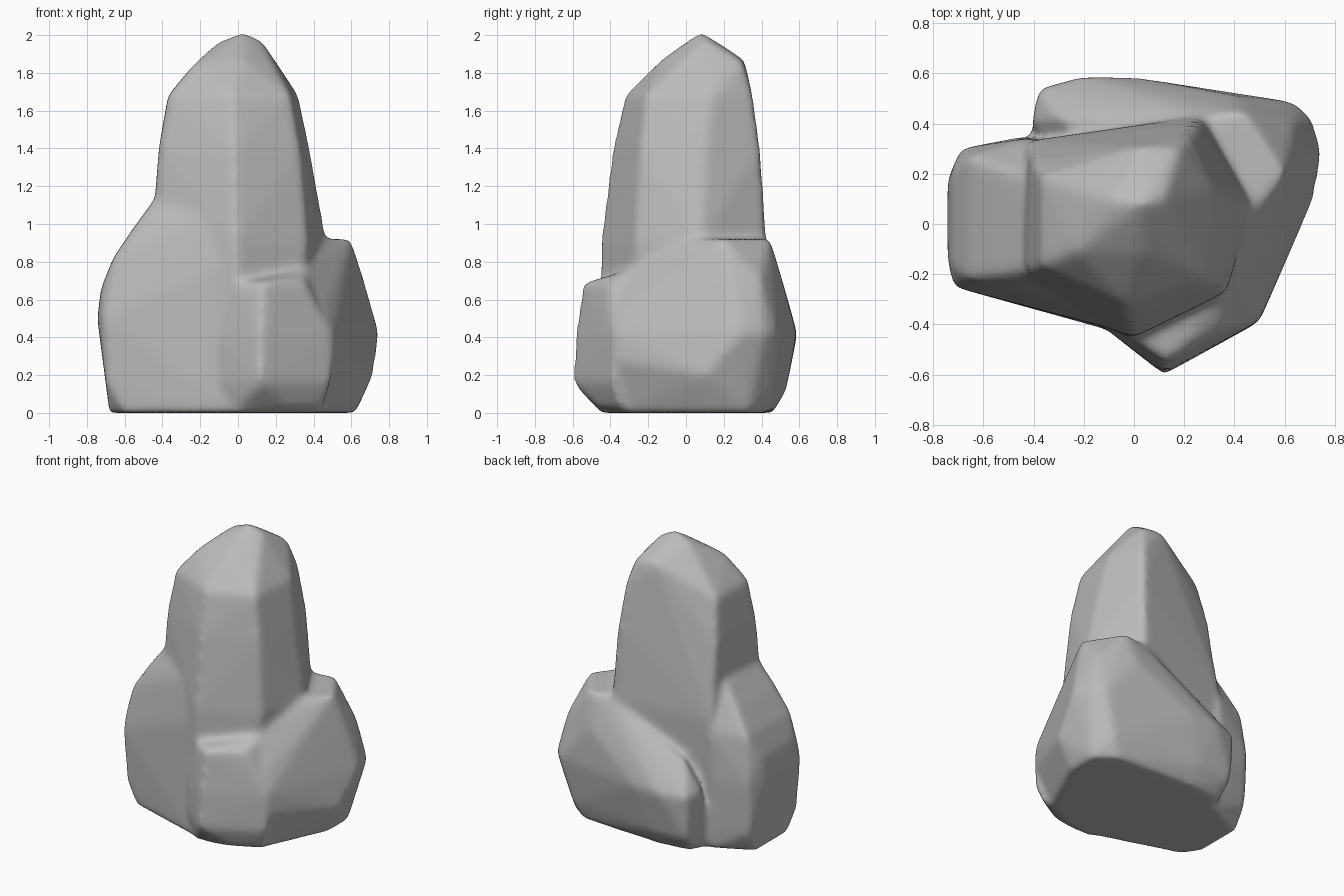
import bpy, bmesh

if "Cube" in bpy.data.objects:
    bpy.data.objects.remove(bpy.data.objects["Cube"], do_unlink=True)

stone = bpy.data.materials.new("stone grey")
stone.use_nodes = True
grey = (0.5, 0.5, 0.5, 1)
stone.diffuse_color = grey
stone.node_tree.nodes["Principled BSDF"].inputs["Base Color"].default_value = grey


def add_boulder(bm, corners):
    """Add one faceted convex boulder spanned by its corner points."""
    part = bmesh.new()
    for corner in corners:
        part.verts.new(corner)
    hull = bmesh.ops.convex_hull(part, input=part.verts)
    spare = [g for g in hull["geom_interior"] if isinstance(g, bmesh.types.BMVert)]
    bmesh.ops.delete(part, geom=spare, context="VERTS")
    bmesh.ops.recalc_face_normals(part, faces=part.faces)
    mesh = bpy.data.meshes.new("boulder")
    part.to_mesh(mesh)
    part.free()
    bm.from_mesh(mesh)
    bpy.data.meshes.remove(mesh)


def ring(z, outline):
    return [(x, y, z) for x, y in outline]


# Tall pillar with a slanted, rounded crown
pillar = (
    ring(0, [(-.45, -.25), (0, -.46), (.3, -.25), (.4, .1), (.25, .4), (-.4, .3)])
    + ring(.9, [(-.46, -.2), (-.01, -.455), (.37, -.27), (.47, .08), (.27, .43), (-.43, .33)])
    + ring(1.4, [(-.42, -.19), (-.02, -.39), (.33, -.24), (.38, .1), (.25, .395), (-.41, .25)])
    + ring(1.68, [(-.37, -.17), (-.03, -.325), (.28, -.21), (.32, .14), (.22, .355), (-.37, .19)])
    + [(.03, .08, 2.02), (.12, .1, 1.98), (-.1, .1, 1.97), (-.23, -.11, 1.85),
       (.03, .31, 1.87), (.18, .3, 1.86), (.02, -.12, 1.88)])

# Shoulder bulging to the -x side
shoulder = (
    ring(0, [(-.68, -.14), (-.68, .2), (-.42, .33), (-.6, -.26), (0, -.45), (0, .2)])
    + ring(.16, [(-.7, -.24), (-.69, .28), (-.43, .34)])
    + ring(.5, [(-.745, -.13), (-.745, .17), (-.72, -.25), (-.69, .3), (-.43, .35)])
    + ring(.66, [(-.725, -.17), (-.725, .2)])
    + ring(.82, [(-.66, -.22), (-.66, .27), (-.42, .34), (0, -.44)])
    + ring(.97, [(-.56, -.21), (-.56, .23)])
    + ring(1.12, [(-.45, -.19), (-.45, .2), (0, -.4), (0, .1)]))

# Wide boulder wrapping the back and the +x side
back_boulder = (
    ring(0, [(.62, .33), (.62, .12), (.43, -.3), (-.33, .43), (-.1, .46), (.48, .43), (-.4, .3)])
    + ring(.12, [(-.37, .52), (-.1, .53), (.55, .46)])
    + [(.715, .1, .2), (.5, -.39, .28)]
    + ring(.42, [(.75, .28), (.71, .42), (.64, .485), (.5, -.38),
                 (0, .585), (-.2, .59), (-.38, .54), (-.41, .4)])
    + ring(.7, [(.67, .24), (.64, .4), (.4, .51)])
    + [(-.3, .42, .6), (.46, -.34, .56), (.36, -.27, .78)]
    + ring(.92, [(.47, .04), (.44, .445), (.6, .2), (.3, .43)]))

# Small stone leaning on the front, undercut at its foot
front_stone = (
    ring(0, [(-.03, -.44), (.1, -.45), (.43, -.31), (.2, 0)])
    + ring(.03, [(.27, -.46), (.46, -.35)])
    + ring(.16, [(.12, -.6), (.5, -.39), (-.09, -.435)])
    + ring(.4, [(.12, -.59), (.51, -.38), (-.09, -.435)])
    + ring(.69, [(-.02, -.45), (.13, -.55), (.35, -.42), (.2, -.1)])
    + [(.37, -.26, .77)])

bm = bmesh.new()
for corners in (pillar, shoulder, back_boulder, front_stone):
    add_boulder(bm, corners)
mesh = bpy.data.meshes.new("rock")
bm.to_mesh(mesh)
bm.free()
mesh.materials.append(stone)
rock = bpy.data.objects.new("rock", mesh)
bpy.context.collection.objects.link(rock)

# Fuse the boulders and wear their edges soft
fuse = rock.modifiers.new("fuse", "REMESH")
fuse.mode = "VOXEL"
fuse.voxel_size = 0.017
fuse.use_smooth_shade = True
wear = rock.modifiers.new("wear", "SMOOTH")
wear.factor = 0.5
wear.iterations = 24
